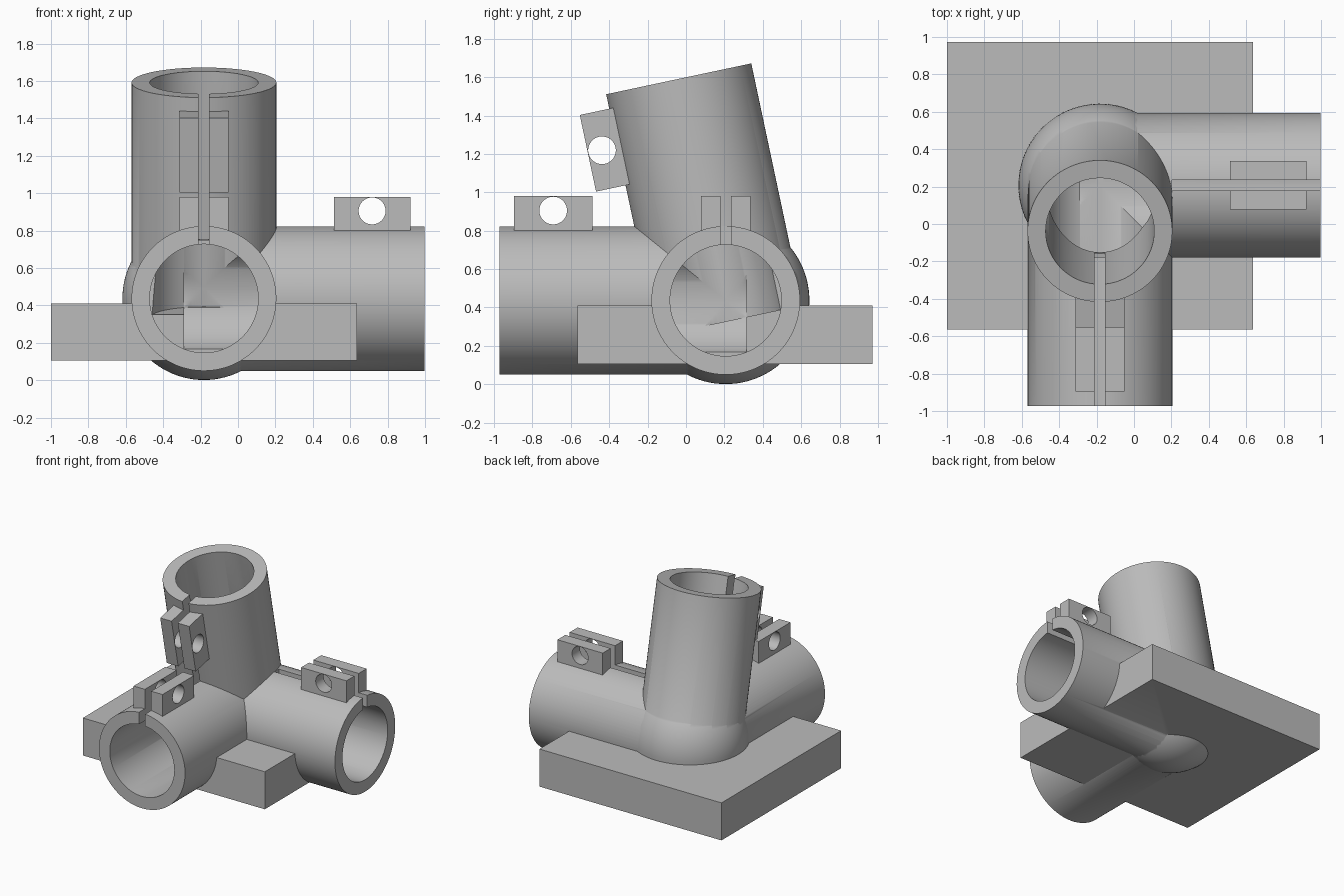
import bpy
import math
from mathutils import Matrix, Vector

if "Cube" in bpy.data.objects:
    bpy.data.objects.remove(bpy.data.objects["Cube"], do_unlink=True)

CENTRE = Vector((-0.182, 0.207, 0.437))
OUTER, INNER, LENGTH = 0.387, 0.29, 1.18
TILT = math.radians(12)

grey = bpy.data.materials.new("plain_grey")
grey.use_nodes = True
grey.diffuse_color = (0.5, 0.5, 0.5, 1)
grey.node_tree.nodes["Principled BSDF"].inputs["Base Color"].default_value = (0.5, 0.5, 0.5, 1)


def frame(along, out):
    """Local z runs along the tube, local y points to its clamp side."""
    along, out = Vector(along), Vector(out)
    m = Matrix((out.cross(along), out, along)).transposed().to_4x4()
    return Matrix.Translation(CENTRE) @ m


def box(name, m, lo, hi):
    lo, hi = Vector(lo), Vector(hi)
    bpy.ops.mesh.primitive_cube_add(size=1, location=(0, 0, 0))
    ob = bpy.context.object
    ob.name = name
    ob.data.transform(m @ Matrix.Translation((lo + hi) / 2) @ Matrix.Diagonal((*(hi - lo), 1)))
    return ob


def cylinder(name, m, radius, start, end, twist=0):
    bpy.ops.mesh.primitive_cylinder_add(vertices=128, radius=radius, depth=end - start,
                                        location=(0, 0, 0))
    ob = bpy.context.object
    ob.name = name
    turn = Matrix.Rotation(math.radians(twist), 4, "Z")
    ob.data.transform(m @ Matrix.Translation((0, 0, (start + end) / 2)) @ turn)
    return ob


def combine(target, tool, operation):
    mod = target.modifiers.new(operation.lower(), "BOOLEAN")
    mod.operation = operation
    mod.solver = "MANIFOLD"
    mod.object = tool
    bpy.ops.object.select_all(action="DESELECT")
    bpy.context.view_layer.objects.active = target
    target.select_set(True)
    bpy.ops.object.modifier_apply(modifier=mod.name)
    bpy.data.objects.remove(tool, do_unlink=True)


# Rounded hub where the three sockets meet
bpy.ops.mesh.primitive_uv_sphere_add(segments=96, ring_count=48, radius=0.436, location=(0, 0, 0))
connector = bpy.context.object
connector.name = "tube_connector"
connector.data.transform(Matrix.Translation(CENTRE) @ Matrix.Rotation(0.013, 4, "Z"))

# Mounting plate
solids = [box("base_plate", Matrix(), (-1.0, -0.565, 0.105), (0.637, 0.973, 0.41))]
cutters = []

# Each socket: frame and a small twist that keeps the facets from coinciding
sockets = {
    "side": (frame((1, 0, 0), (0, 0, 1)), 0.4),
    "front": (frame((0, -1, 0), (0, 0, 1)), 1.1),
    "upper": (frame((0, -math.sin(TILT), math.cos(TILT)),
                    (0, -math.cos(TILT), -math.sin(TILT))), 1.9),
}
for name, (m, twist) in sockets.items():
    # Socket with its clamp lug
    solids.append(cylinder(name + "_socket", m, OUTER, -0.02 * twist, LENGTH, twist))
    solids.append(box(name + "_lug", m, (-0.13, 0.34, 0.695), (0.13, 0.543, 1.103)))
    # Blind bore, clamp slit and bolt hole
    cutters.append(cylinder(name + "_bore", m, INNER, -0.107, LENGTH + 0.1, twist))
    cutters.append(box(name + "_slit", m, (-0.028, 0.1, 0.385), (0.028, 0.6, LENGTH + 0.1)))
    bolt = m @ Matrix.Translation((0, 0.468, 0.899)) @ Matrix.Rotation(math.pi / 2, 4, "Y")
    cutters.append(cylinder(name + "_bolt_hole", bolt, 0.072, -0.2, 0.2))

for ob in solids:
    combine(connector, ob, "UNION")
for ob in cutters:
    combine(connector, ob, "DIFFERENCE")

connector.data.materials.clear()
connector.data.materials.append(grey)
bpy.ops.object.shade_smooth_by_angle(angle=math.radians(30))
